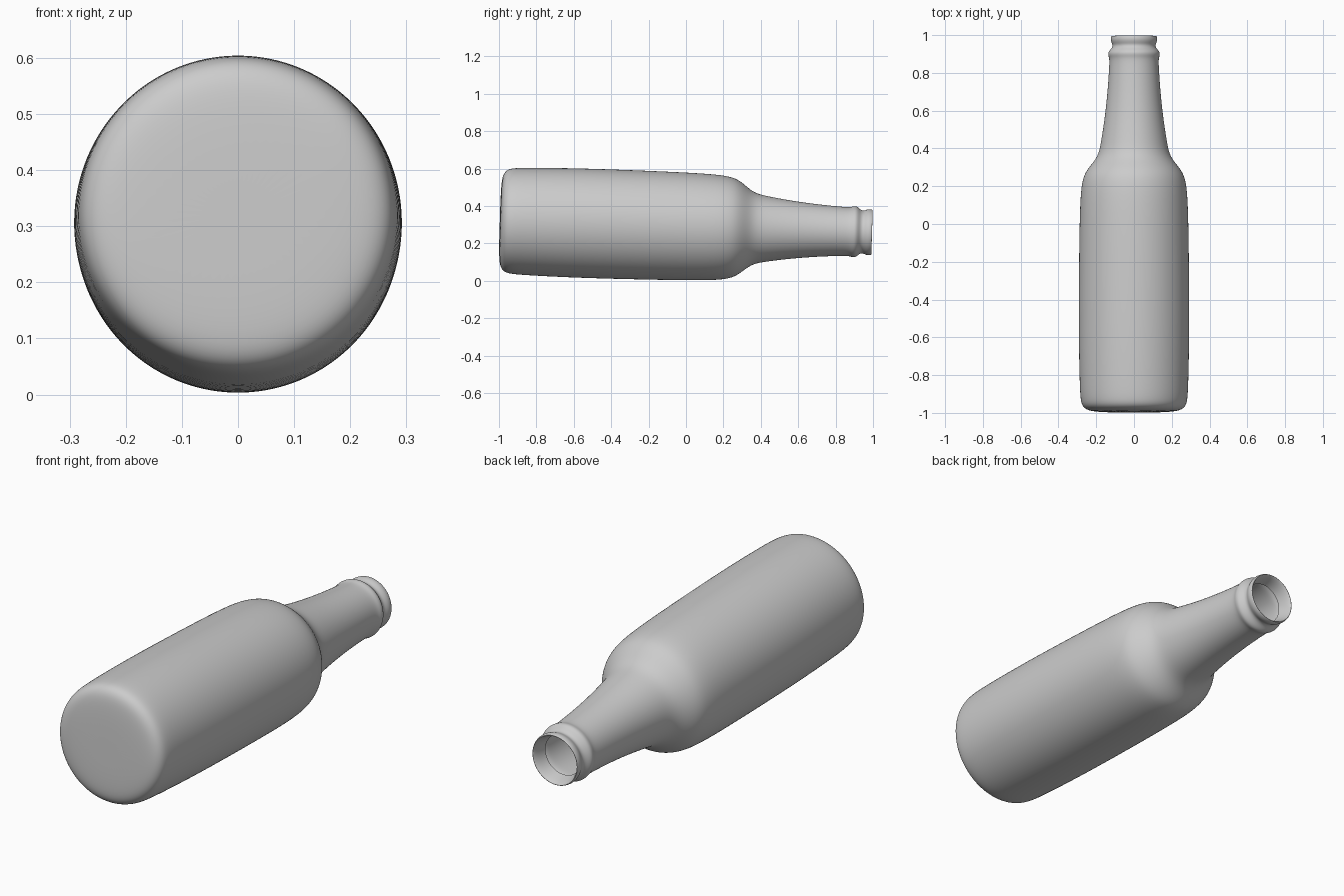
import bpy, bmesh, math
from mathutils import Matrix

if "Cube" in bpy.data.objects:
    bpy.data.objects.remove(bpy.data.objects["Cube"])

SEGMENTS = 48
TILT = math.radians(1.8)

# Profile: (position along axis, radius), base to mouth, then the inner lip
profile = [
    (-0.996, 0.0), (-0.996, 0.12), (-0.993, 0.215), (-0.983, 0.254),
    (-0.962, 0.276), (-0.925, 0.284), (-0.85, 0.288), (-0.6, 0.2935),
    (-0.3, 0.2925), (0.0, 0.289), (0.14, 0.284), (0.21, 0.277),
    (0.26, 0.265), (0.30, 0.239), (0.34, 0.205), (0.38, 0.185),
    (0.44, 0.174), (0.56, 0.155), (0.70, 0.140), (0.82, 0.132),
    (0.872, 0.130), (0.888, 0.135), (0.904, 0.138), (0.918, 0.131),
    (0.932, 0.117), (0.947, 0.113), (0.960, 0.119), (0.975, 0.124),
    (0.990, 0.122), (0.997, 0.119), (0.993, 0.114), (0.97, 0.105),
    (0.93, 0.096),
]

# Lathe the profile around the y axis
bm = bmesh.new()
verts = [bm.verts.new((r, y, 0)) for y, r in profile]
edges = [bm.edges.new(pair) for pair in zip(verts, verts[1:])]
bmesh.ops.spin(bm, geom=verts + edges, cent=(0, 0, 0), axis=(0, 1, 0),
               angle=2 * math.pi, steps=SEGMENTS)
bmesh.ops.remove_doubles(bm, verts=bm.verts, dist=1e-5)
bmesh.ops.recalc_face_normals(bm, faces=bm.faces)

# Lay the bottle on its side, neck dipping slightly
bm.transform(Matrix.Translation((0, 0, 0.291)) @ Matrix.Rotation(-TILT, 4, 'X'))
mesh = bpy.data.meshes.new("bottle")
bm.to_mesh(mesh)
bm.free()
mesh.shade_smooth()

bottle = bpy.data.objects.new("bottle", mesh)
bpy.context.collection.objects.link(bottle)
smooth = bottle.modifiers.new("smooth", 'SUBSURF')
smooth.levels = smooth.render_levels = 2
